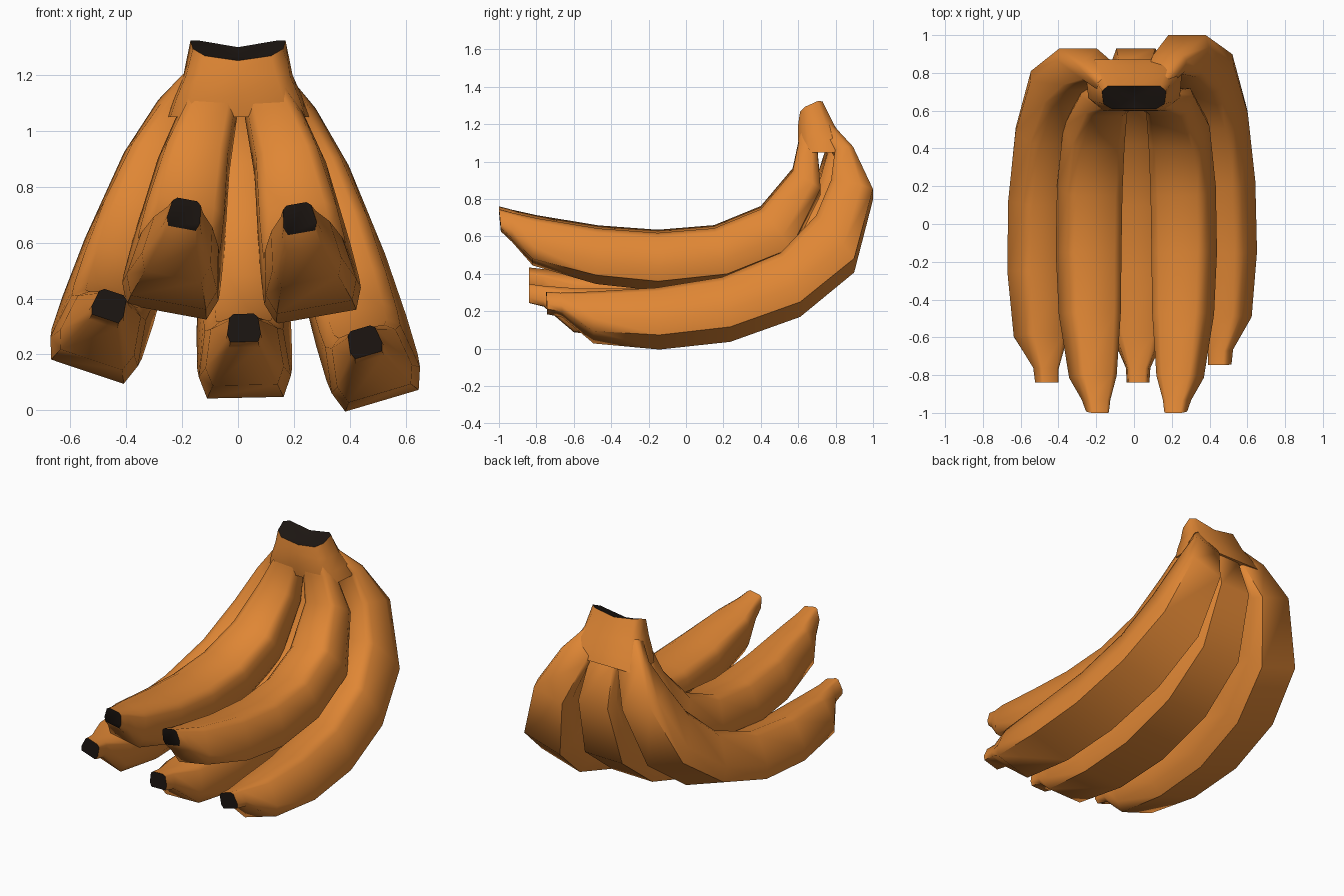
import bpy, bmesh, math

if "Cube" in bpy.data.objects:
    bpy.data.objects.remove(bpy.data.objects["Cube"])


def material(name, color):
    m = bpy.data.materials.new(name)
    m.diffuse_color = (*color, 1)
    m.use_nodes = True
    m.node_tree.nodes["Principled BSDF"].inputs["Base Color"].default_value = m.diffuse_color
    return m


PEEL = material("peel", (0.74, 0.24, 0.035))
DARK = material("dark_end", (0.012, 0.008, 0.006))
TOP = 1.3  # height of the pivot the fruits fan out from


def loft(name, rings, dark_first=False, dark_last=False, dish=0.0):
    """Skin a list of rings; the end caps may be dark, the last one dished."""
    bm = bmesh.new()
    loops = [[bm.verts.new(p) for p in ring] for ring in rings]
    n = len(loops[0])
    for a, b in zip(loops, loops[1:]):
        for i in range(n):
            bm.faces.new((a[i], a[(i + 1) % n], b[(i + 1) % n], b[i]))
    bm.faces.new(loops[0]).material_index = int(dark_first)
    cap = bm.faces.new(loops[-1])
    cap.material_index = int(dark_last)
    if dish:
        fan = bmesh.ops.poke(bm, faces=[cap])
        fan["verts"][0].co.z -= dish
    bmesh.ops.recalc_face_normals(bm, faces=bm.faces)
    me = bpy.data.meshes.new(name)
    bm.to_mesh(me)
    bm.free()
    me.materials.append(PEEL)
    me.materials.append(DARK)
    ob = bpy.data.objects.new(name, me)
    bpy.context.collection.objects.link(ob)
    bpy.ops.object.select_all(action='DESELECT')
    ob.select_set(True)
    bpy.context.view_layer.objects.active = ob
    bpy.ops.object.shade_smooth_by_angle(angle=math.radians(60))
    return ob


# cross-section: u across (-1..1), v from inner curve (0) to outer curve (1)
SECTION = [(-0.6, 0), (0.6, 0), (0.85, 0.12), (1, 0.72), (0.83, 1),
           (-0.83, 1), (-1, 0.72), (-0.85, 0.12)]

# stations from tip to neck: inner y, z, outer y, z, half width
LOWER = [(-0.84, 0.345, -0.84, 0.245, 0.06), (-0.765, 0.335, -0.76, 0.225, 0.065),
         (-0.58, 0.32, -0.60, 0.09, 0.14), (-0.25, 0.32, -0.25, 0.045, 0.165),
         (0.10, 0.36, 0.13, 0.07, 0.17), (0.42, 0.48, 0.51, 0.19, 0.17),
         (0.62, 0.68, 0.81, 0.42, 0.16), (0.71, 0.88, 0.93, 0.81, 0.125),
         (0.755, 1.04, 0.855, 1.05, 0.1), (0.66, 1.24, 0.73, 1.24, 0.05)]
UPPER = [(-1.0, 0.73, -0.99, 0.625, 0.06), (-0.93, 0.71, -0.93, 0.57, 0.075),
         (-0.80, 0.675, -0.82, 0.45, 0.125), (-0.47, 0.615, -0.48, 0.355, 0.165),
         (-0.15, 0.59, -0.15, 0.32, 0.175), (0.15, 0.615, 0.22, 0.36, 0.175),
         (0.40, 0.72, 0.56, 0.50, 0.165), (0.57, 0.93, 0.72, 0.83, 0.13),
         (0.60, 1.08, 0.70, 1.07, 0.10), (0.615, 1.25, 0.69, 1.25, 0.06)]


def banana(name, stations, px, roll, dy=0.0, drop=0.0, pitch=0.0):
    c, s = math.cos(math.radians(roll)), math.sin(math.radians(roll))
    rings = []
    for yi, zi, yo, zo, hw in stations:
        ring = []
        for u, v in SECTION:
            y, z = yi + v * (yo - yi), zi + v * (zo - zi)
            # small swing about the neck
            y, z = y + pitch * (1.2 - z), z + pitch * (y - 0.75)
            d = TOP - z
            w = min(1, max(0, d / 0.4))  # shifts fade out at the neck
            y, d, x = y + dy * w, d + drop * w, u * hw
            ring.append((px * (0.4 + 0.6 * w) + d * s + x * c, y,
                         TOP - d * c + x * s))
        rings.append(ring)
    return loft(name, rings, dark_first=True)


banana("upper_banana_left", UPPER, -0.08, -10.5, drop=-0.015)
banana("upper_banana_right", UPPER, 0.11, 10)
banana("lower_banana_left", LOWER, -0.15, -18.5, drop=-0.03)
banana("lower_banana_middle", LOWER, 0.0, 1.2)
banana("lower_banana_right", LOWER, 0.14, 16.5, dy=0.05, drop=0.015, pitch=0.05)

# crown joining the necks: z, half width, front y, back y
rings = []
for z, hx, y0, y1 in [(1.05, 0.255, 0.61, 0.87), (1.12, 0.23, 0.598, 0.84),
                      (1.2, 0.195, 0.6, 0.79), (None, 0.17, 0.61, 0.73)]:
    b, m = (y1 - y0) * 0.22, hx * 0.82
    f = m * 0.85  # the front is narrower than the back
    ring = [(-f, y0), (0, y0), (f, y0), (hx * 0.95, y0 + b), (hx, y1 - b),
            (m, y1), (0, y1), (-m, y1), (-hx, y1 - b), (-hx * 0.95, y0 + b)]
    # the cut top is saddle shaped, higher at the sides and back
    rings.append([(x, y, z or 1.275 + (y - 0.67) * 0.4 + 0.035 * (x / 0.17) ** 2)
                  for x, y in ring])
loft("crown", rings, dark_last=True, dish=0.03)
